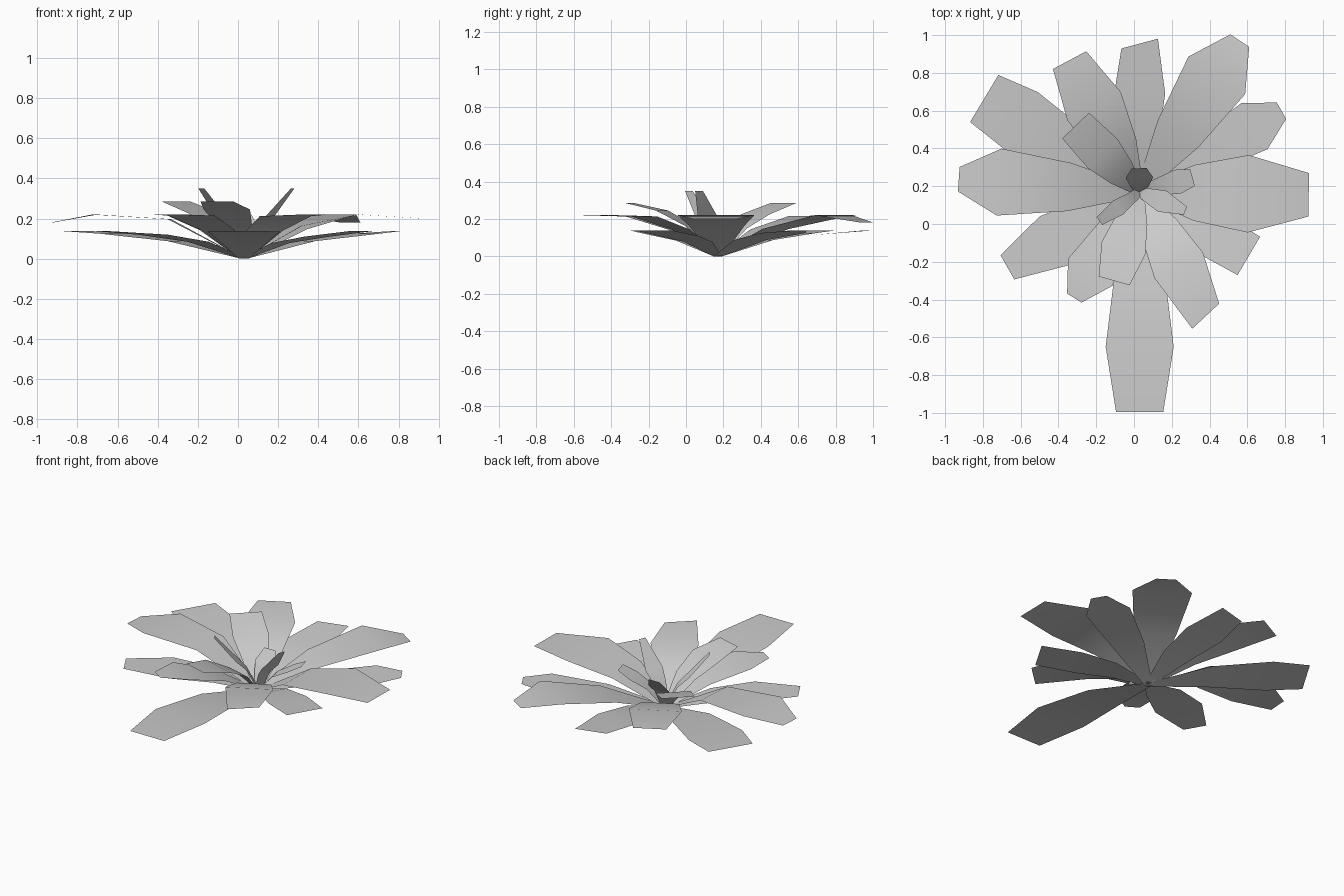
import bpy
from math import radians
from mathutils import Matrix, Vector

ROOT = Vector((0.03, 0.17, 0.0))   # where all leaves meet


def leaf(name, angle, r_mid, w_mid, z_mid, r_tip, w_tip, z_tip, arch=0.62, twist=0):
    """Thin folded leaf: narrow root, waist, widest part, blunt tip."""
    sections = [
        (0.0, 0.05, 0.0, 0),
        (r_mid * 0.5, w_mid * 0.72, 0.01 + z_mid * arch, 0),
        (r_mid, w_mid, z_mid, 0),
        (r_tip, w_tip, z_tip, twist),
    ]
    turn = Matrix.Translation(ROOT) @ Matrix.Rotation(radians(angle), 4, 'Z')
    verts = []
    for r, w, z, t in sections:
        half = Matrix.Rotation(radians(t), 4, 'Z') @ Vector((0, w / 2, 0))
        centre = Vector((r, 0, z))
        verts += [turn @ (centre - half), turn @ (centre + half)]
    faces = [(i, i + 2, i + 3, i + 1) for i in (0, 2, 4)]
    mesh = bpy.data.meshes.new(name)
    mesh.from_pydata(verts, [], faces)
    for p in mesh.polygons:
        p.use_smooth = True
    obj = bpy.data.objects.new(name, mesh)
    bpy.context.collection.objects.link(obj)


# angle, widest radius / width / height, tip radius / width / height (arch, twist)
tiers = {
    # low, spreading leaves
    "lower_leaf": [
        (-90, 0.82, 0.36, 0.135, 1.165, 0.25, 0.137),
        (149, 0.735, 0.35, 0.125, 0.96, 0.29, 0.137),
        (209.7, 0.523, 0.30, 0.12, 0.806, 0.147, 0.137),
        (-30.4, 0.42, 0.25, 0.11, 0.67, 0.235, 0.137),
        (29.8, 0.70, 0.28, 0.125, 0.865, 0.10, 0.137),
        (90, 0.52, 0.27, 0.115, 0.785, 0.20, 0.137, 0.62, 15),
    ],
    # middle leaves with drooping tips
    "middle_leaf": [
        (56.5, 0.74, 0.36, 0.22, 0.96, 0.12, 0.18),
        (176, 0.746, 0.355, 0.22, 0.96, 0.13, 0.18, 0.85),
        (-1, 0.575, 0.41, 0.22, 0.895, 0.23, 0.20, 0.70),
        (-62, 0.44, 0.29, 0.212, 0.745, 0.195, 0.22, 0.62, 15),
        (-121.6, 0.50, 0.275, 0.215, 0.66, 0.09, 0.22),
        (118, 0.513, 0.32, 0.215, 0.79, 0.20, 0.22),
    ],
    # short upper leaves
    "upper_leaf": [
        (254, 0.31, 0.24, 0.245, 0.49, 0.17, 0.285),
        (134, 0.28, 0.22, 0.225, 0.488, 0.197, 0.285),
        (15, 0.21, 0.13, 0.175, 0.29, 0.09, 0.215),
    ],
    # steep young leaves in the heart
    "inner_leaf": [
        (-22.5, 0.13, 0.12, 0.20, 0.262, 0.045, 0.35),
        (216, 0.14, 0.09, 0.21, 0.263, 0.05, 0.35),
        (91, 0.075, 0.145, 0.15, 0.125, 0.08, 0.22),
    ],
}

for tier, leaves in tiers.items():
    for n, spec in enumerate(leaves, 1):
        leaf(f"{tier}_{n}", *spec)
